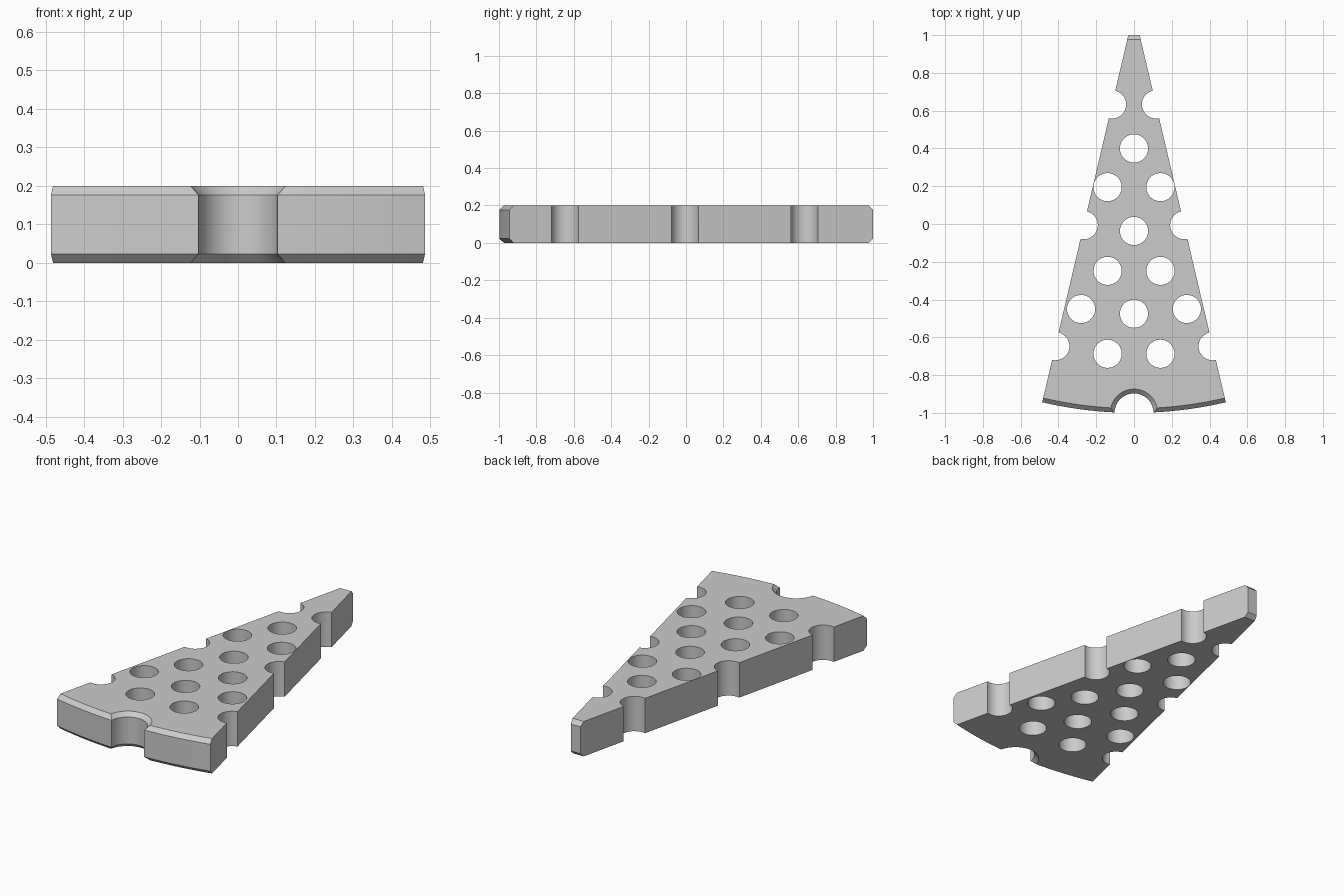
import bpy, bmesh, math

if "Cube" in bpy.data.objects:
    bpy.data.objects.remove(bpy.data.objects["Cube"], do_unlink=True)

THICK, BEVEL = 0.2, 0.023
APEX_Y, OUTER_R, TIP_Y = 1.128, 2.128, 1.0
HALF_ANGLE = math.radians(13.2)

grey = bpy.data.materials.new("plain grey")
grey.use_nodes = True
colour = (0.6, 0.6, 0.6, 1)
grey.diffuse_color = colour
grey.node_tree.nodes["Principled BSDF"].inputs["Base Color"].default_value = colour


def loft(bm, rings):
    """Skin a stack of equal-sized rings and cap both ends."""
    rows = [[bm.verts.new(p) for p in ring] for ring in rings]
    for a, b in zip(rows, rows[1:]):
        for i in range(len(a)):
            j = (i + 1) % len(a)
            bm.faces.new((a[i], a[j], b[j], b[i]))
    bm.faces.new(rows[0][::-1])
    bm.faces.new(rows[-1])


def circle(x, y, z, r, n=48):
    return [(x + r * math.cos(math.tau * i / n), y + r * math.sin(math.tau * i / n), z)
            for i in range(n)]


def wedge(z, inset, n=20):
    """Sector outline with a curved front and a short flat tip."""
    r = OUTER_R - inset
    pts = []
    for i in range(n + 1):
        a = HALF_ANGLE * (2 * i / n - 1)
        pts.append((r * math.sin(a), APEX_Y - r * math.cos(a), z))
    y = TIP_Y - inset
    x = (APEX_Y - y) * math.tan(HALF_ANGLE)
    return pts + [(x, y, z), (-x, y, z)]


def make(name, bm):
    bmesh.ops.recalc_face_normals(bm, faces=bm.faces)
    mesh = bpy.data.meshes.new(name)
    bm.to_mesh(mesh)
    bm.free()
    mesh.materials.append(grey)
    ob = bpy.data.objects.new(name, mesh)
    bpy.context.collection.objects.link(ob)
    return ob


# Wedge plate with chamfered front and tip
bm = bmesh.new()
loft(bm, [wedge(0, BEVEL), wedge(BEVEL, 0),
          wedge(THICK - BEVEL, 0), wedge(THICK, BEVEL)])
plate = make("perforated_wedge", bm)

# Cutters: round holes, half-round side notches
bm = bmesh.new()
holes = [(0, y) for y in (0.4, -0.037, -0.475)]
for side in (-1, 1):
    holes += [(side * 0.14, y) for y in (0.195, -0.248, -0.687)]
    holes.append((side * 0.28, -0.45))
    holes += [(side * (APEX_Y - y) * math.tan(HALF_ANGLE), y)
              for y in (0.633, -0.006, -0.647)]
for x, y in holes:
    loft(bm, [circle(x, y, z, 0.0745) for z in (-0.1, THICK + 0.1)])

# Cutter: front notch with flared rims
r, flare = 0.103, 0.05
loft(bm, [circle(0, -1, z, rad, 64) for z, rad in (
    (BEVEL - flare, r + flare), (BEVEL, r),
    (THICK - BEVEL, r), (THICK - BEVEL + flare, r + flare))])
cutter = make("hole_cutter", bm)
cutter.hide_render = True

# Cut, bake the result and drop the helper
cut = plate.modifiers.new("holes", 'BOOLEAN')
cut.operation, cut.solver, cut.object = 'DIFFERENCE', 'EXACT', cutter
bpy.context.view_layer.update()
result = bpy.data.meshes.new_from_object(
    plate.evaluated_get(bpy.context.evaluated_depsgraph_get()))
plate.modifiers.clear()
plate.data = result
bpy.data.objects.remove(cutter, do_unlink=True)

# Smooth the round walls, keep edges crisp
bpy.ops.object.select_all(action='DESELECT')
plate.select_set(True)
bpy.context.view_layer.objects.active = plate
bpy.ops.object.shade_smooth_by_angle(angle=math.radians(25))
